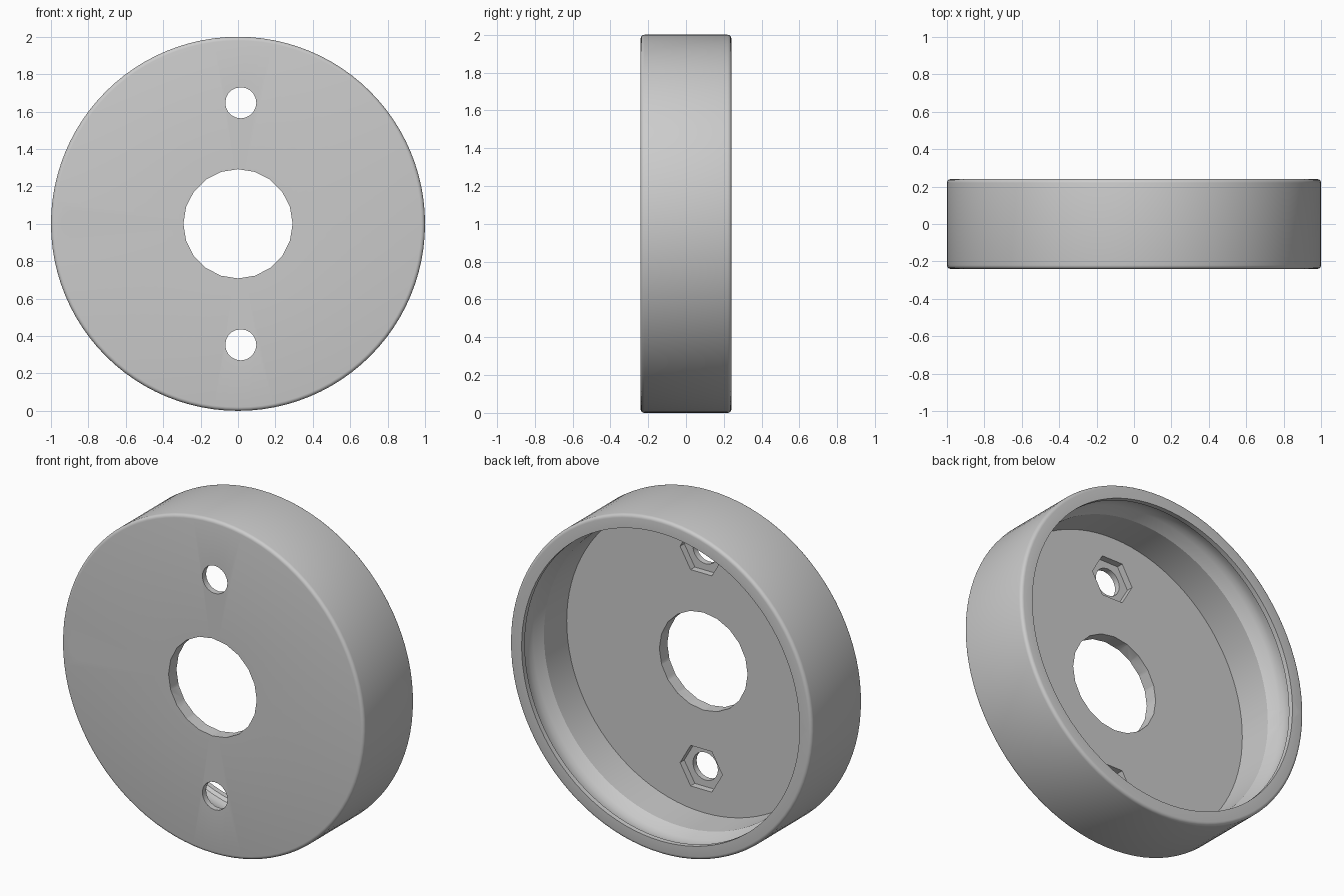
import bpy, bmesh, math
from mathutils import Matrix, Vector

if "Cube" in bpy.data.objects:
    bpy.data.objects.remove(bpy.data.objects["Cube"])

grey = bpy.data.materials.new("plain grey")
grey.use_nodes = True
grey.diffuse_color = (0.6, 0.6, 0.6, 1)
grey.node_tree.nodes["Principled BSDF"].inputs["Base Color"].default_value = (0.6, 0.6, 0.6, 1)

CENTRE = Vector((0, 0, 1))
FRONT, BACK, FLOOR, ROUND = -0.24, 0.24, -0.165, 0.02


def add_object(name, bm):
    bmesh.ops.recalc_face_normals(bm, faces=bm.faces[:])
    mesh = bpy.data.meshes.new(name)
    bm.to_mesh(mesh)
    bm.free()
    mesh.materials.append(grey)
    obj = bpy.data.objects.new(name, mesh)
    bpy.context.collection.objects.link(obj)
    return obj


def corner(r, y, start):
    """Quarter-round profile points about (r, y)."""
    angles = [math.radians(start + 90 * i / 4) for i in range(5)]
    return [(r + ROUND * math.cos(a), y + ROUND * math.sin(a)) for a in angles]


# Cup body: closed radius/depth profile spun about the y axis
profile = [(0, FRONT)]
profile += corner(1 - ROUND, FRONT + ROUND, -90)
profile += corner(1 - ROUND, BACK - ROUND, 0)
profile += [(0.92, BACK), (0.92, 0.21)]                        # lip
profile += [(0.937, 0.195), (0.943, 0.17), (0.943, 0.14), (0.935, 0.11)]  # groove
profile += [(0.905, 0.05), (0.905, FLOOR), (0, FLOOR)]         # wall and floor
bm = bmesh.new()
verts = [bm.verts.new((r, y, 1)) for r, y in profile]
edges = [bm.edges.new(pair) for pair in zip(verts, verts[1:])]
bmesh.ops.spin(bm, geom=verts + edges, cent=CENTRE, axis=(0, 1, 0),
               angle=math.tau, steps=96, use_merge=True)
bmesh.ops.remove_doubles(bm, verts=bm.verts[:], dist=0.0001)
cup = add_object("cup_body", bm)


def cut(name, x, z, radius, y0, y1, sides):
    """Subtract a prism that runs along y from the cup."""
    bm = bmesh.new()
    bmesh.ops.create_cone(bm, cap_ends=True, segments=sides, radius1=radius,
                          radius2=radius, depth=y1 - y0)
    turn = Matrix.Rotation(math.pi / 2, 4, 'X') @ Matrix.Rotation(math.pi / 2, 4, 'Z')
    bm.transform(Matrix.Translation((x, (y0 + y1) / 2, z)) @ turn)
    cutter = add_object(name, bm)
    cutter.hide_render = True
    mod = cup.modifiers.new(name, 'BOOLEAN')
    mod.operation, mod.solver, mod.object = 'DIFFERENCE', 'EXACT', cutter
    bpy.context.view_layer.objects.active = cup
    bpy.ops.object.modifier_apply(modifier=name)
    bpy.data.objects.remove(cutter)


# Centre opening and side channel that also notches the wall and lip
cut("centre_hole", 0, 1, 0.292, -0.4, 0, 20)
cut("side_channel", -0.875, 1, 0.073, -0.4, 0.4, 20)

# Screw holes with hexagonal nut pockets in the floor
for side in (-1, 1):
    z = 1 + side * 0.647
    cut("screw_hole", 0.015, z, 0.083, -0.4, 0, 20)
    cut("nut_pocket", 0.015, z, 0.14, FLOOR - 0.04, 0, 6)

bpy.ops.object.select_all(action='DESELECT')
cup.select_set(True)
bpy.context.view_layer.objects.active = cup
bpy.ops.object.shade_smooth_by_angle(angle=math.radians(25))
